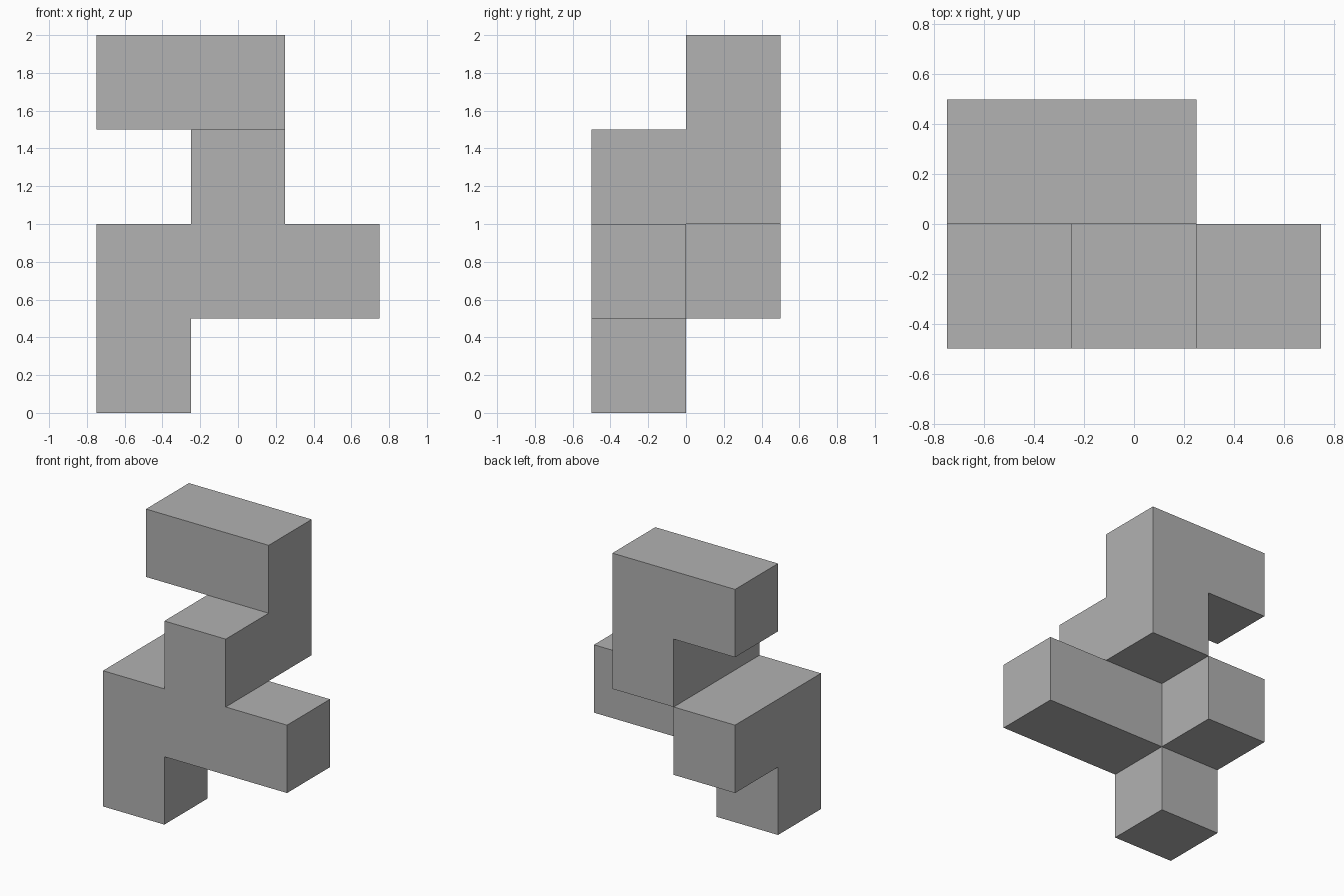
import bpy
import bmesh
from mathutils import Vector

cube = bpy.data.objects.get("Cube")
if cube:
    bpy.data.objects.remove(cube, do_unlink=True)

SIZE = 0.5
ORIGIN = Vector((-0.75, -0.5, 0))

# Occupied cells as (column, row, level): front half, then back half
front_cells = {(0, 0, 0), (0, 0, 1), (1, 0, 1), (2, 0, 1), (1, 0, 2)}
back_cells = {(0, 1, 1), (1, 1, 2), (1, 1, 3), (0, 1, 3)}
cells = front_cells | back_cells

grey = bpy.data.materials.new("plain grey")
grey.use_nodes = True
colour = (0.445, 0.445, 0.445, 1)
grey.diffuse_color = colour
grey.node_tree.nodes["Principled BSDF"].inputs["Base Color"].default_value = colour


def add_side(bm, cell, axis, sign):
    """Add one outward-facing square of a cell."""
    normal, u = Vector((0, 0, 0)), Vector((0, 0, 0))
    normal[axis] = sign
    u[(axis + 1) % 3] = 1
    v = normal.cross(u)
    centre = Vector(cell) + Vector((0.5, 0.5, 0.5)) + normal / 2
    corners = (-u - v, u - v, u + v, v - u)
    bm.faces.new([bm.verts.new(ORIGIN + SIZE * (centre + c / 2)) for c in corners])


# Outer skin only: squares between touching cells are left out
bm = bmesh.new()
for cell in sorted(cells):
    for axis in range(3):
        for sign in (-1, 1):
            neighbour = list(cell)
            neighbour[axis] += sign
            if tuple(neighbour) not in cells:
                add_side(bm, cell, axis, sign)

# Weld the squares and merge the flat areas
bmesh.ops.remove_doubles(bm, verts=bm.verts, dist=0.001)
bmesh.ops.dissolve_limit(bm, angle_limit=0.01, verts=bm.verts, edges=bm.edges)

mesh = bpy.data.meshes.new("block_puzzle_piece")
bm.to_mesh(mesh)
bm.free()
mesh.materials.append(grey)
piece = bpy.data.objects.new("block_puzzle_piece", mesh)
bpy.context.collection.objects.link(piece)
